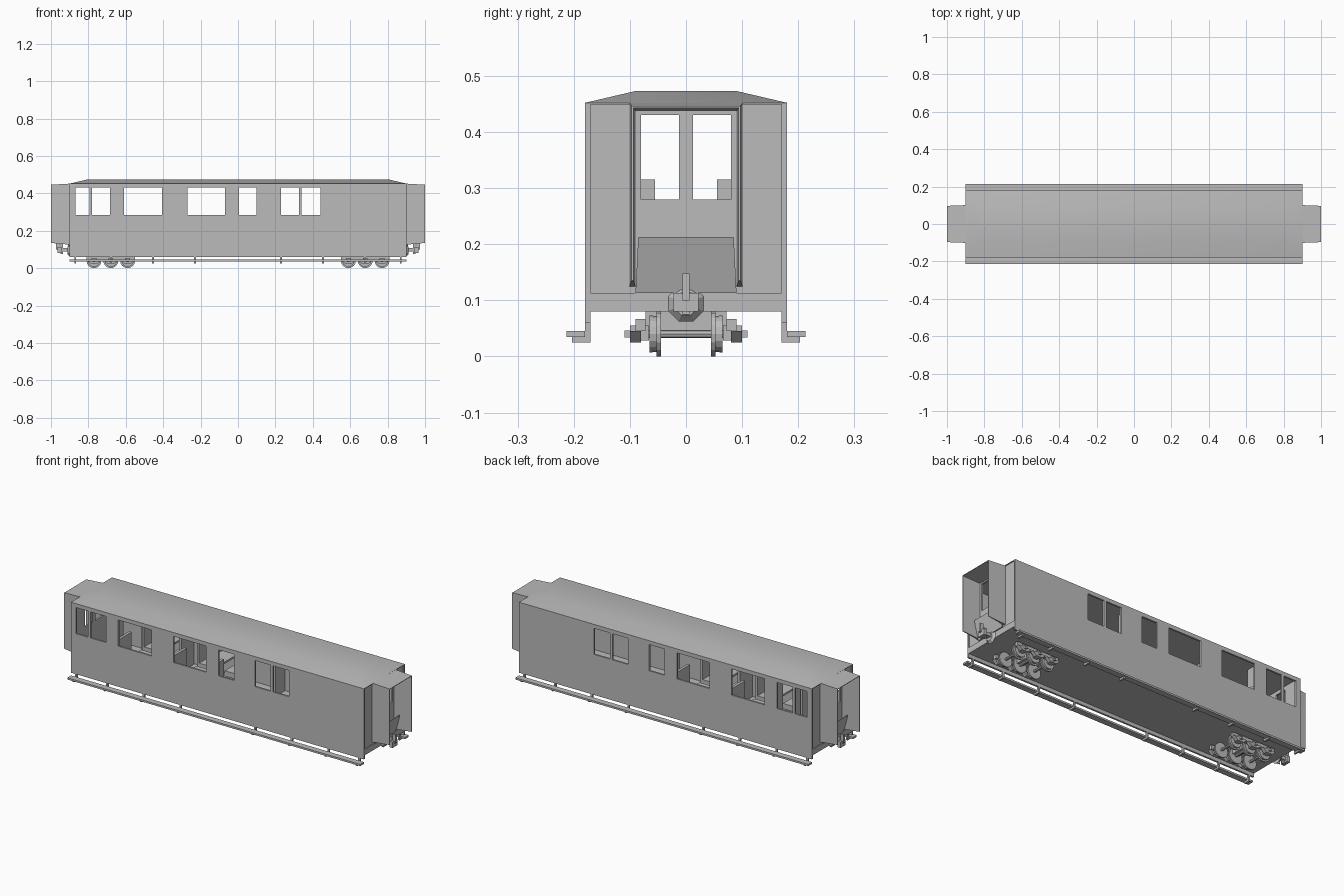
import bpy, bmesh, math
from mathutils import Vector, Matrix

if "Cube" in bpy.data.objects:
    bpy.data.objects.remove(bpy.data.objects["Cube"])

grey = bpy.data.materials.new("light_grey")
grey.diffuse_color = (0.5, 0.5, 0.5, 1)
grey.use_nodes = True
grey.node_tree.nodes["Principled BSDF"].inputs["Base Color"].default_value = grey.diffuse_color


def finish(name, bm):
    bmesh.ops.recalc_face_normals(bm, faces=bm.faces)
    me = bpy.data.meshes.new(name)
    bm.to_mesh(me)
    bm.free()
    me.materials.append(grey)
    ob = bpy.data.objects.new(name, me)
    bpy.context.collection.objects.link(ob)
    return ob


def add_box(bm, x, y, z):
    """Box from (min, max) ranges."""
    r = bmesh.ops.create_cube(bm, size=1)
    for v in r["verts"]:
        v.co = Vector([(p[0] + p[1]) / 2 + c * (p[1] - p[0]) for p, c in zip((x, y, z), v.co)])


def boxes(name, items):
    bm = bmesh.new()
    for it in items:
        add_box(bm, *it)
    return finish(name, bm)


def mirrored(ob, x=False, y=False):
    m = ob.modifiers.new("mirror", 'MIRROR')
    m.use_axis = (x, y, False)
    m.use_mirror_merge = False
    return ob


def panel(name, u0, u1, z0, z1, holes, hz, place, depth):
    """Wall panel with a row of window openings, thickened inwards along depth."""
    us = sorted({u0, u1, *[u for h in holes for u in h]})
    zs = [z0, hz[0], hz[1], z1]
    bm = bmesh.new()
    vs = {(u, z): bm.verts.new(place(u, z)) for u in us for z in zs}
    for a, b in zip(us, us[1:]):
        for c, d in zip(zs, zs[1:]):
            if (a, b) in holes and c == hz[0]:
                continue
            bm.faces.new([vs[a, c], vs[b, c], vs[b, d], vs[a, d]])
    r = bmesh.ops.extrude_face_region(bm, geom=bm.faces[:], use_keep_orig=True)
    bmesh.ops.translate(bm, vec=depth, verts=[g for g in r["geom"] if isinstance(g, bmesh.types.BMVert)])
    return finish(name, bm)


# side walls and end walls
windows = [(-.87, -.795), (-.78, -.685), (-.61, -.405), (-.27, -.07),
           (.005, .10), (.23, .325), (.34, .44)]
mirrored(panel("side_wall", -.9, .9, .06, .45, windows, (.285, .43),
               lambda u, z: (u, -.18, z), Vector((0, .01, 0))), y=True)
mirrored(panel("end_wall", -.17, .17, .113, .45, [(-.08, -.0125), (.0125, .08)], (.28, .43),
               lambda u, z: (.895, u, z), Vector((-.01, 0, 0))), x=True)

# floor with end beams
boxes("floor", [((-.9, .9), (-.17, .17), (.08, .113))])

# hipped roof, smooth on top
bm = bmesh.new()
rings = [[bm.verts.new((sx * a, sy * b, z)) for sx, sy in ((-1, -1), (1, -1), (1, 1), (-1, 1))]
         for a, b, z in ((.9, .18, .449), (.9, .18, .452), (.81, .09, .473))]
bm.faces.new(rings[0])
bm.faces.new(rings[-1])
for p, q in zip(rings, rings[1:]):
    for i in range(4):
        j = (i + 1) % 4
        bm.faces.new([p[i], p[j], q[j], q[i]])
roof = finish("roof", bm)
bpy.context.view_layer.objects.active = roof
roof.select_set(True)
bpy.ops.object.shade_smooth_by_angle(angle=math.radians(30))

# gangway hood: open arch section, tapering towards the outer end
bm = bmesh.new()


def arch(x, wo, wi, to, ti, b):
    pts = [(-wo, b), (-wo, to), (wo, to), (wo, b), (wi, b), (wi, ti), (-wi, ti), (-wi, b)]
    return [bm.verts.new((x, y, z)) for y, z in pts]


p = arch(.895, .101, .09, .452, .437, .125)
q = arch(1.0, .097, .094, .446, .443, .135)
for i in range(8):
    j = (i + 1) % 8
    bm.faces.new([p[i], p[j], q[j], q[i]])
for r in (p, q):
    for k in ((0, 1, 6, 7), (1, 2, 5, 6), (2, 3, 4, 5)):
        bm.faces.new([r[i] for i in k])
mirrored(finish("gangway_hood", bm), x=True)

# raised bridge plate inside the gangway
bm = bmesh.new()
f = [[bm.verts.new((x + dx, y, z)) for x, y, z in
      ((.90, -.09, .113), (.90, .09, .113), (.93, .085, .213), (.93, -.085, .213))] for dx in (0, .006)]
bm.faces.new(f[0])
bm.faces.new(f[1])
for i in range(4):
    j = (i + 1) % 4
    bm.faces.new([f[0][i], f[0][j], f[1][j], f[1][i]])
mirrored(finish("bridge_plate", bm), x=True)

# coupler: shank, octagonal head, hook
bm = bmesh.new()
add_box(bm, (.89, .95), (-.012, .012), (.09, .108))
add_box(bm, (.945, .965), (-.022, .022), (.08, .113))
add_box(bm, (.955, .972), (-.006, .006), (.1, .148))
add_box(bm, (.935, .95), (-.006, .006), (.075, .13))
bmesh.ops.create_cone(bm, cap_ends=True, segments=8, radius1=.034, radius2=.022, depth=.012,
                      matrix=Matrix.Translation((.906, 0, .094)) @ Matrix.Rotation(math.pi / 2, 4, 'Y')
                      @ Matrix.Rotation(math.pi / 8, 4, 'Z'))
mirrored(finish("coupler", bm), x=True)

# running boards and their brackets
mirrored(boxes("running_board", [((-.9, .9), (-.213, -.18), (.035, .045))]), y=True)
br = []
for x in (.23, .455, .68, .87):
    br.append(((x - .005, x + .005), (-.18, -.17), (.025, .08)))
    br.append(((x - .005, x + .005), (-.203, -.17), (.025, .035)))
mirrored(boxes("board_bracket", br), x=True, y=True)

# six-wheel bogies
axles = (.59, .68, .77)
bm = bmesh.new()
for x in axles:
    base = Matrix.Translation((x, 0, .04)) @ Matrix.Rotation(math.pi / 2, 4, 'X')
    for y, d, r1, r2 in ((-.049, .008, .04, .04), (-.059, .012, .032, .033)):
        bmesh.ops.create_cone(bm, cap_ends=True, segments=16, radius1=r1, radius2=r2, depth=d,
                              matrix=Matrix.Translation((0, y, 0)) @ base)
mirrored(finish("wheel", bm), x=True, y=True)
bm = bmesh.new()
for x in axles:
    bmesh.ops.create_cone(bm, cap_ends=True, segments=8, radius1=.007, radius2=.007, depth=.2,
                          matrix=Matrix.Translation((x, 0, .04)) @ Matrix.Rotation(math.pi / 2, 4, 'X'))
mirrored(finish("axle", bm), x=True)
parts = [((.55, .81), (-.09, -.072), (.045, .067)), ((.66, .70), (-.072, 0), (.045, .08))]
for x in axles:
    parts.append(((x - .013, x + .013), (-.1, -.066), (.028, .055)))
    parts.append(((x - .006, x + .006), (-.11, -.1), (.034, .046)))
mirrored(boxes("bogie_frame", parts), x=True, y=True)
# leaf springs under each axle box
bm = bmesh.new()
for x in axles:
    f = bm.faces.new([bm.verts.new((x + dx, -.1, z)) for dx, z in
                      ((-.04, .045), (-.018, .025), (.018, .025), (.04, .045))])
    r = bmesh.ops.extrude_face_region(bm, geom=[f], use_keep_orig=True)
    bmesh.ops.translate(bm, vec=(0, .02, 0), verts=[g for g in r["geom"] if isinstance(g, bmesh.types.BMVert)])
mirrored(finish("leaf_spring", bm), x=True, y=True)

# dining seats (back and cushion) facing tables
seats, tables = [], []
for c in (-.508, -.17):
    for s in (-1, 1):
        seats.append((sorted((c + s * .107, c + s * .122)), (-.165, -.055), (.113, .315)))
        seats.append((sorted((c + s * .05, c + s * .107)), (-.165, -.055), (.16, .19)))
        seats.append((sorted((c + s * .06, c + s * .107)), (-.155, -.065), (.113, .16)))
    tables.append(((c - .045, c + .045), (-.168, -.06), (.225, .235)))
    tables.append(((c - .006, c + .006), (-.11, -.098), (.113, .225)))
mirrored(boxes("seat", seats), y=True)
mirrored(boxes("table", tables), y=True)

# cross partitions beside the aisle
mirrored(boxes("partition", [((x - .005, x + .005), (-.17, -.085), (.113, .449)) for x in (-.65, .165)]), y=True)
